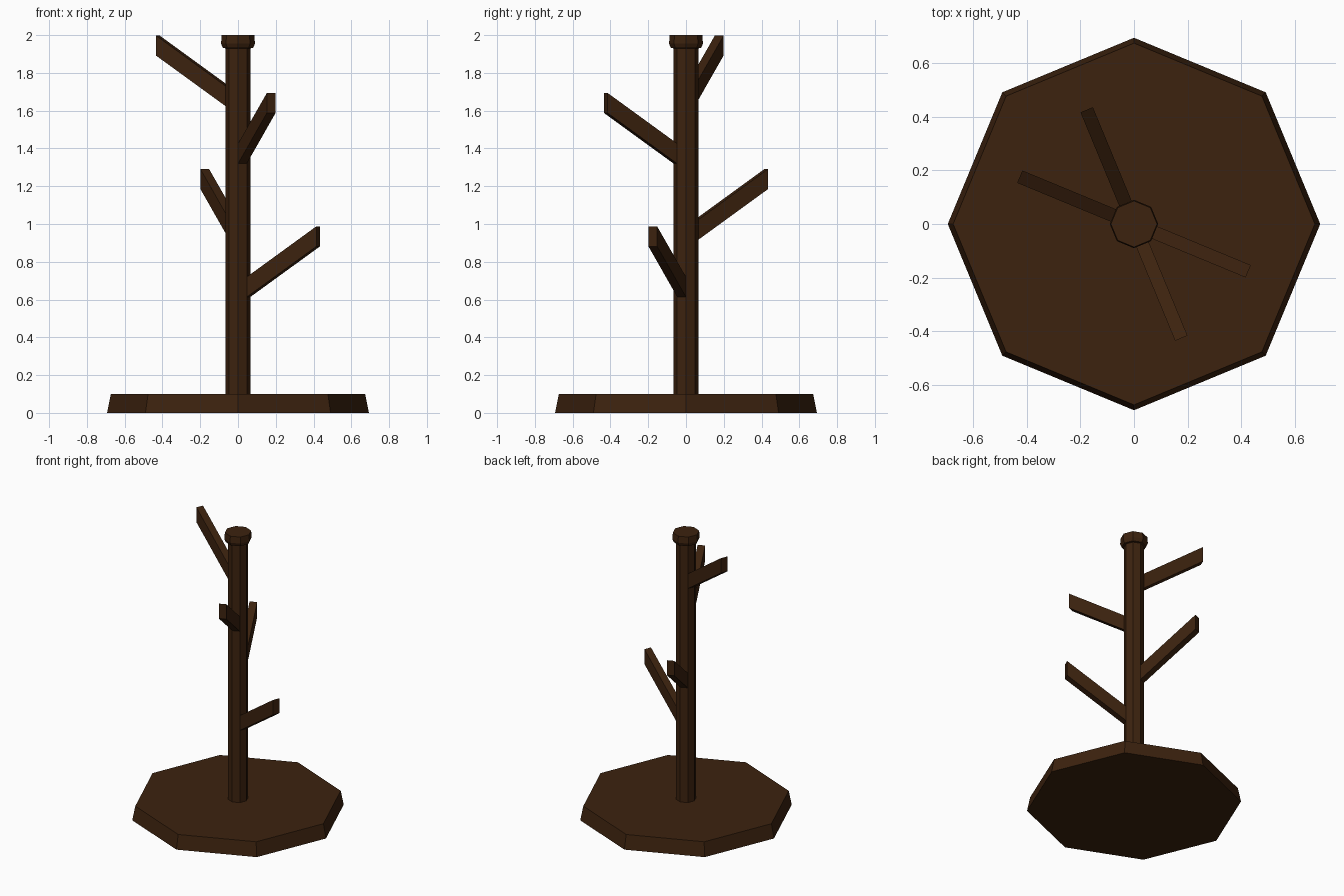
import bpy, bmesh, math
from mathutils import Vector

if "Cube" in bpy.data.objects:
    bpy.data.objects.remove(bpy.data.objects["Cube"])

SIDES = 8
wood = bpy.data.materials.new("dark_brown_wood")
wood.diffuse_color = (0.045, 0.0160, 0.0045, 1)
wood.use_nodes = True
wood.node_tree.nodes["Principled BSDF"].inputs["Base Color"].default_value = wood.diffuse_color


def finish(name, bm):
    bmesh.ops.recalc_face_normals(bm, faces=bm.faces[:])
    me = bpy.data.meshes.new(name)
    bm.to_mesh(me)
    bm.free()
    me.materials.append(wood)
    ob = bpy.data.objects.new(name, me)
    bpy.context.collection.objects.link(ob)
    return ob


def lathe(name, profile):
    """Closed eight-sided turning from (radius, z) rings."""
    bm = bmesh.new()
    rings = [[bm.verts.new((r * math.cos(i * math.tau / SIDES),
                            r * math.sin(i * math.tau / SIDES), z))
              for i in range(SIDES)] for r, z in profile]
    for a, b in zip(rings, rings[1:]):
        for i in range(SIDES):
            j = (i + 1) % SIDES
            bm.faces.new((a[i], a[j], b[j], b[i]))
    bm.faces.new(rings[0])
    bm.faces.new(rings[-1])
    return finish(name, bm)


def branch(name, angle, z):
    """Slanted peg growing out of one pole face, with upright ends."""
    a = math.radians(angle)
    out = Vector((math.cos(a), math.sin(a), 0))
    side = Vector((-out.y, out.x, 0)) * 0.025
    bm = bmesh.new()
    ends = []
    for dist, zz in ((0.058, z), (0.46, z + 0.27)):
        c = out * dist
        ends.append([bm.verts.new(c + side * s + Vector((0, 0, zz + h)))
                     for s, h in ((-1, 0), (1, 0), (1, 0.106), (-1, 0.106))])
    p, q = ends
    for i in range(4):
        j = (i + 1) % 4
        bm.faces.new((p[i], p[j], q[j], q[i]))
    bm.faces.new(p)
    bm.faces.new(q)
    return finish(name, bm)


# Base, pole and flared cap
lathe("base", [(0.693, 0), (0.673, 0.1)])
lathe("pole", [(0.066, 0.1), (0.066, 1.935)])
lathe("cap", [(0.066, 1.93), (0.080, 1.932), (0.083, 1.945), (0.09, 1.955), (0.09, 2.0)][:2]
      + [(0.09, 1.955), (0.086, 2.0)])

# Four pegs climbing the pole
for n, (angle, z) in enumerate(((-22.5, 0.612), (112.5, 0.915),
                                (-67.5, 1.318), (157.5, 1.622)), 1):
    branch(f"peg_{n}", angle, z)
